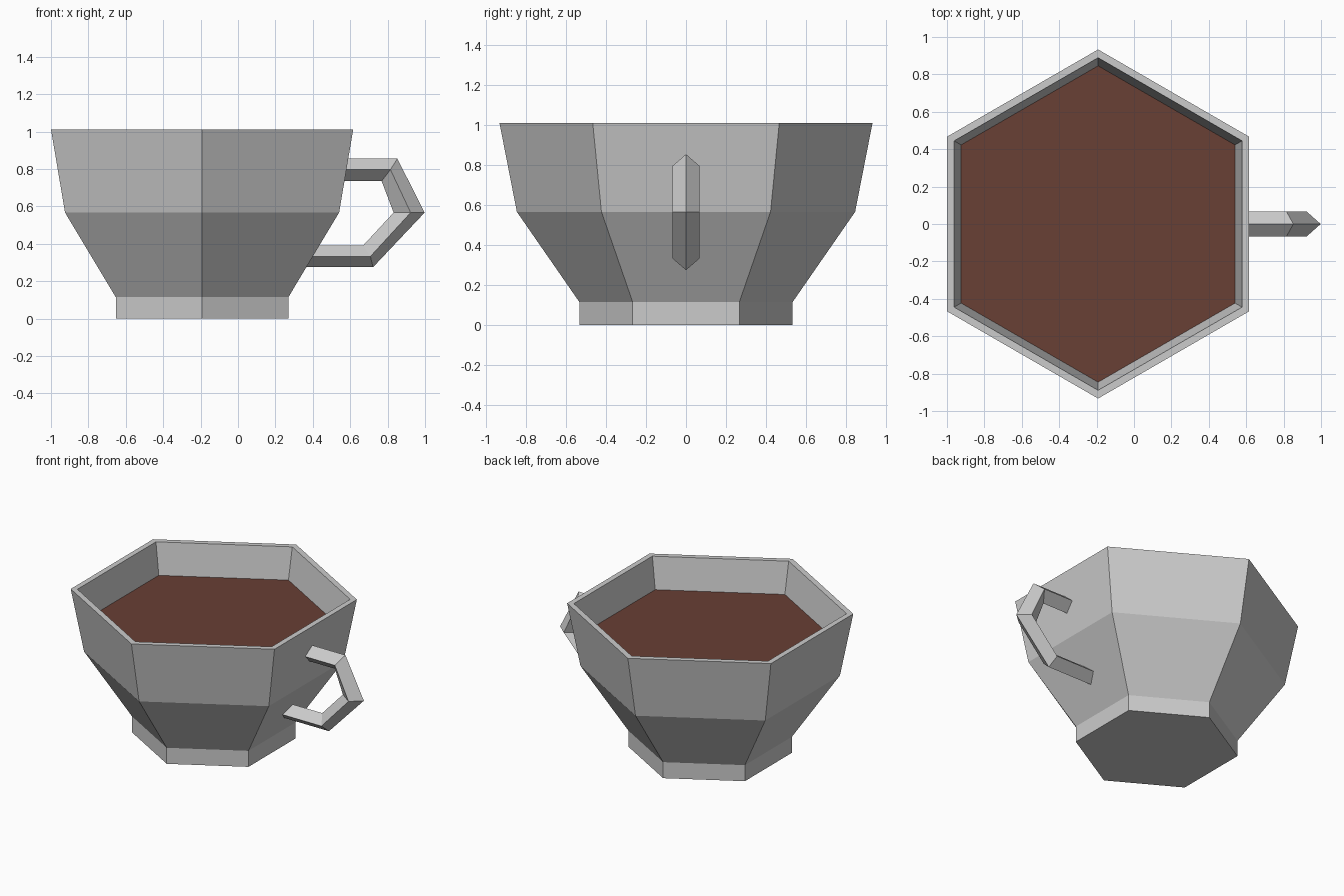
import bpy, bmesh, math

if "Cube" in bpy.data.objects:
    bpy.data.objects.remove(bpy.data.objects["Cube"])

CX = -0.192  # cup axis


def loft(name, rings, cap_start=True, cap_end=True):
    """Skin a list of equal-length point rings into one mesh object."""
    bm = bmesh.new()
    loops = [[bm.verts.new(p) for p in ring] for ring in rings]
    for a, b in zip(loops, loops[1:]):
        for i in range(len(a)):
            j = (i + 1) % len(a)
            bm.faces.new((a[i], a[j], b[j], b[i]))
    if cap_start:
        bm.faces.new(loops[0][::-1])
    if cap_end:
        bm.faces.new(loops[-1])
    bmesh.ops.recalc_face_normals(bm, faces=bm.faces)
    mesh = bpy.data.meshes.new(name)
    bm.to_mesh(mesh)
    bm.free()
    obj = bpy.data.objects.new(name, mesh)
    bpy.context.collection.objects.link(obj)
    return obj


def hexagon(r, z):
    """Hexagon around the cup axis with corners on +y and -y."""
    angles = [math.radians(90 + 60 * k) for k in range(6)]
    return [(CX + r * math.cos(a), r * math.sin(a), z) for a in angles]


# Cup: foot, flared bowl, rim, inner wall and inner floor
profile = [(0.533, 0), (0.533, 0.115), (0.846, 0.567), (0.933, 1.012),
           (0.889, 1.012), (0.802, 0.567), (0.50, 0.14)]
loft("cup_body", [hexagon(r, z) for r, z in profile])

# Drink: flat surface inside the cup
drink = loft("drink", [hexagon(0.848, 0.79)], cap_start=False)
brown = bpy.data.materials.new("drink_brown")
brown.diffuse_color = (0.14, 0.05, 0.035, 1)
brown.use_nodes = True
brown.node_tree.nodes["Principled BSDF"].inputs["Base Color"].default_value = brown.diffuse_color
drink.data.materials.append(brown)

# Handle: diamond section swept along outer, middle and inner (x, z) points
stations = [
    ((0.575, 0.855), (0.565, 0.797), (0.55, 0.735)),
    ((0.852, 0.855), (0.815, 0.797), (0.768, 0.735)),
    ((0.998, 0.567), (0.923, 0.567), (0.832, 0.567)),
    ((0.722, 0.275), (0.708, 0.333), (0.668, 0.39)),
    ((0.355, 0.275), (0.39, 0.333), (0.425, 0.39)),
]
W = 0.067
loft("handle", [[(o[0], 0, o[1]), (m[0], W, m[1]), (i[0], 0, i[1]), (m[0], -W, m[1])]
                for o, m, i in stations])
